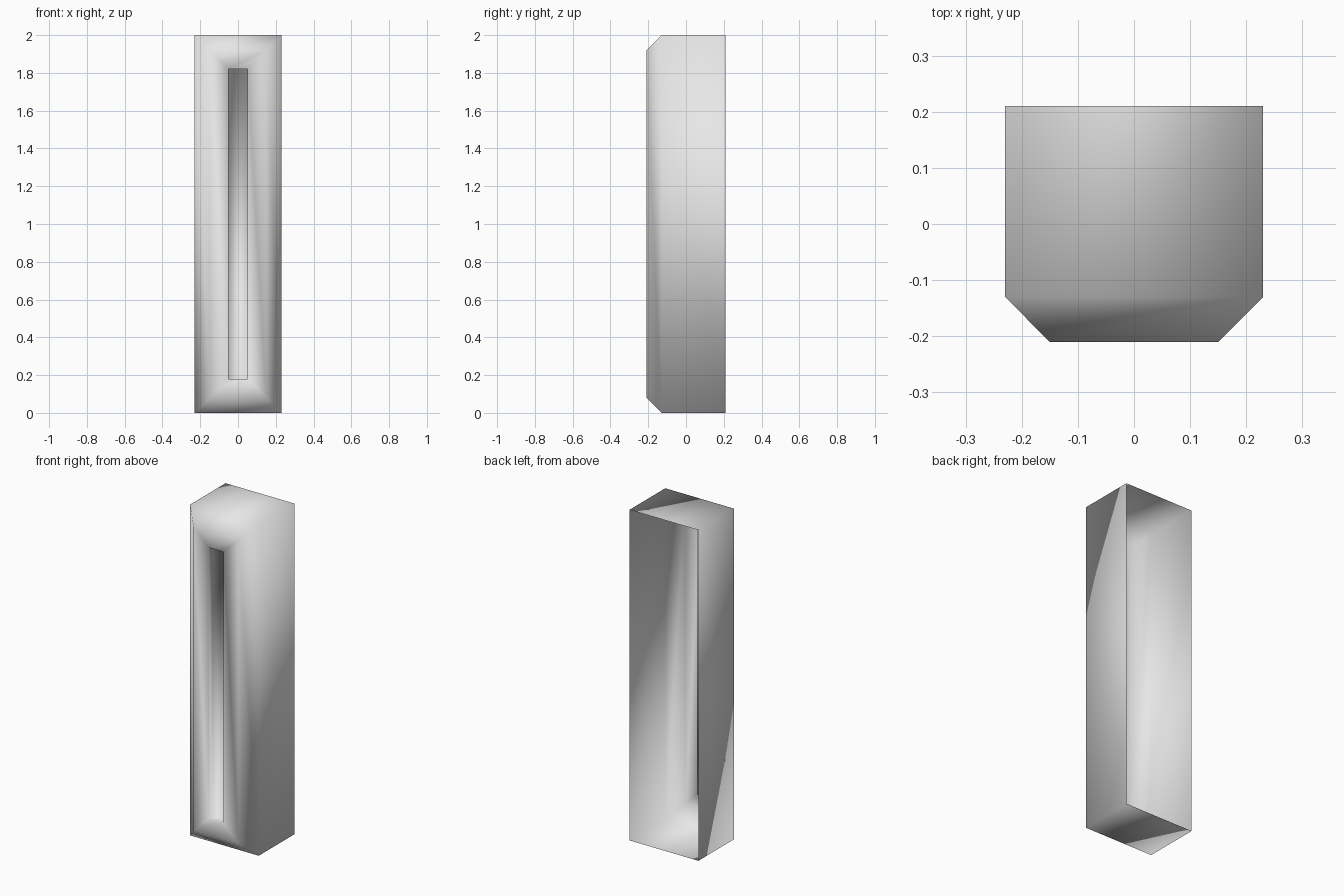
import bpy
import bmesh

# Remove the default cube only
cube = bpy.data.objects.get("Cube")
if cube:
    bpy.data.objects.remove(cube, do_unlink=True)

# Single grey finish
grey = bpy.data.materials.new("plain_grey")
grey.use_nodes = True
color = (0.8, 0.8, 0.8, 1.0)
grey.diffuse_color = color
grey.node_tree.nodes["Principled BSDF"].inputs["Base Color"].default_value = color

HALF_WIDTH, HEIGHT = 0.23, 2.0


def add_ring(bm, inset, y):
    """Upright rectangle, inset equally from the outer sides, at depth y."""
    w, low, high = HALF_WIDTH - inset, inset, HEIGHT - inset
    return [bm.verts.new((x, y, z))
            for x, z in ((-w, low), (w, low), (w, high), (-w, high))]


# Open-backed shell: side walls, bevelled rim, flat frame, slot walls
bm = bmesh.new()
sections = [(0.0, 0.21), (0.0, -0.13), (0.08, -0.21), (0.18, -0.21), (0.18, -0.175)]
rings = [add_ring(bm, inset, y) for inset, y in sections]
for outer, inner in zip(rings, rings[1:]):
    for i in range(4):
        j = (i + 1) % 4
        bm.faces.new((outer[i], outer[j], inner[j], inner[i]))

# Floor of the slot
bm.faces.new(rings[-1])
bmesh.ops.recalc_face_normals(bm, faces=bm.faces)

# Keep the outside facing outward
floor = min(bm.faces, key=lambda f: abs(f.calc_center_median().x)
            + abs(f.calc_center_median().z - HEIGHT / 2))
if floor.normal.y > 0:
    bmesh.ops.reverse_faces(bm, faces=bm.faces)

# Smooth shading runs over every edge
for face in bm.faces:
    face.smooth = True

mesh = bpy.data.meshes.new("slotted_panel")
bm.to_mesh(mesh)
bm.free()
mesh.materials.append(grey)
panel = bpy.data.objects.new("slotted_panel", mesh)
bpy.context.collection.objects.link(panel)
